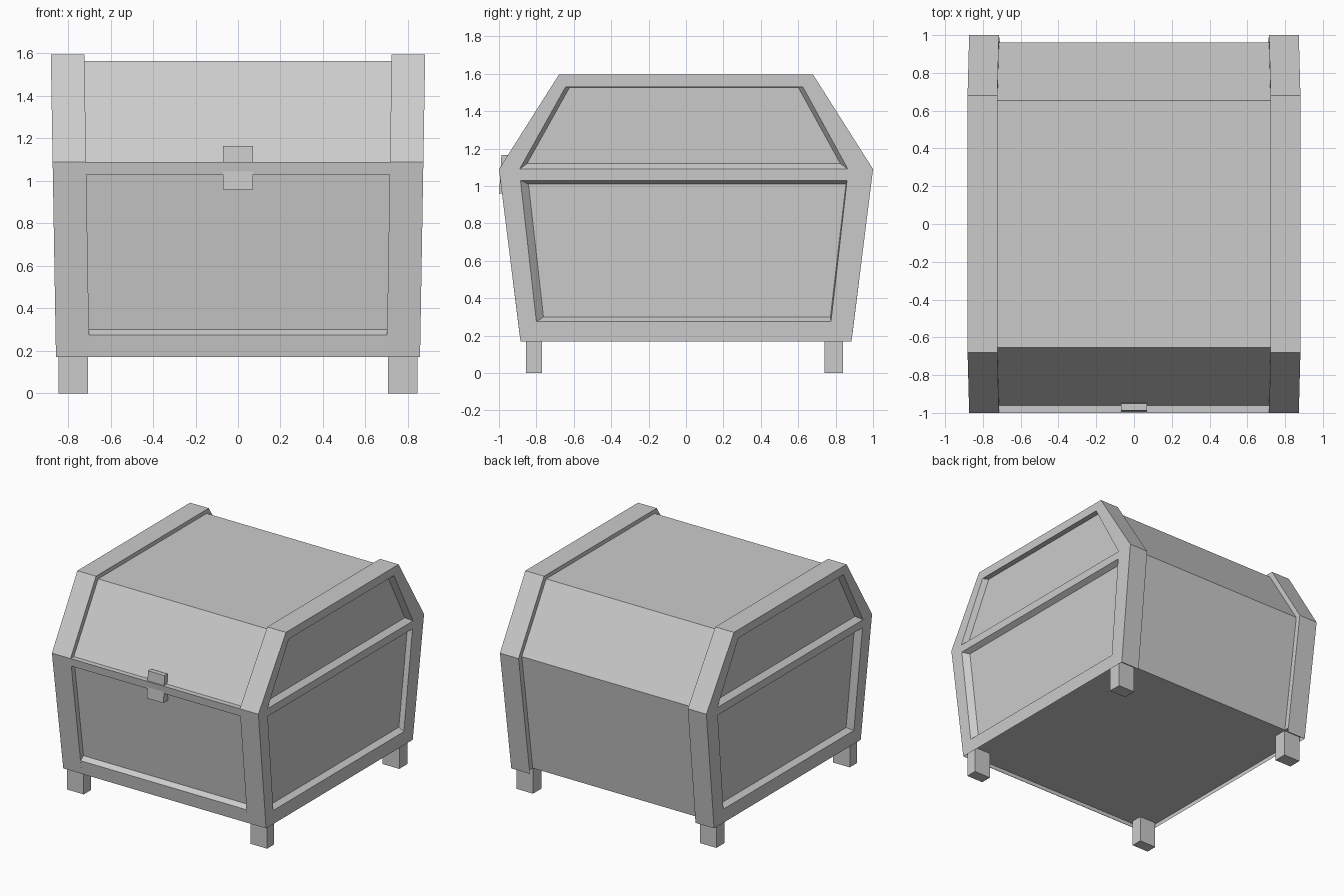
import bpy, bmesh
from mathutils import Vector

cube = bpy.data.objects.get("Cube")
if cube:
    bpy.data.objects.remove(cube, do_unlink=True)

mat = bpy.data.materials.new("light_grey")
mat.use_nodes = True
GREY = (0.6, 0.6, 0.6, 1)
mat.diffuse_color = GREY
mat.node_tree.nodes["Principled BSDF"].inputs["Base Color"].default_value = GREY

BELT, FOOT, TOP, FLOOR = 1.09, 0.17, 1.595, 0.2
LOWER = [(-0.885, FOOT), (-1, BELT), (1, BELT), (0.885, FOOT)]
LID = [(-1, BELT), (-0.68, TOP), (0.68, TOP), (1, BELT)]


def finish(name, bm, fix_normals=True):
    if fix_normals:
        bmesh.ops.recalc_face_normals(bm, faces=bm.faces)
    mesh = bpy.data.meshes.new(name)
    bm.to_mesh(mesh)
    bm.free()
    mesh.materials.append(mat)
    obj = bpy.data.objects.new(name, mesh)
    bpy.context.collection.objects.link(obj)
    return obj


def prism(name, profile, x0, x1):
    """Extrude a (y, z) profile along x."""
    bm = bmesh.new()
    face = bm.faces.new([bm.verts.new((x0, y, z)) for y, z in profile])
    ext = bmesh.ops.extrude_face_region(bm, geom=[face])
    verts = [v for v in ext["geom"] if isinstance(v, bmesh.types.BMVert)]
    bmesh.ops.translate(bm, verts=verts, vec=(x1 - x0, 0, 0))
    return finish(name, bm)


def box(name, x, y, z):
    return prism(name, [(y[0], z[0]), (y[1], z[0]), (y[1], z[1]), (y[0], z[1])], *x)


def outer_x(z):
    return 0.857 + 0.017 * (z - FOOT)


def inner_x(z):
    return 0.70 + 0.0165 * (z - FOOT)


def side_frame(name, s):
    """Side frame with two recessed panels and an edge band."""
    bm = bmesh.new()

    def add(points):
        a, b, c = (Vector(p) for p in points[:3])
        d = Vector(points[3])
        if ((c - a).cross(d - b)).length < 1e-6:
            return
        verts = [bm.verts.new((s * x, y, z)) for x, y, z in points]
        bm.faces.new(verts if s > 0 else verts[::-1])

    def place(loop, depth=0.0):
        return [(outer_x(z) - depth, y, z) for y, z in loop]

    lower_hole = [(-0.80, 0.275), (-0.885, 1.03), (0.861, 1.03), (0.775, 0.275)]
    lower_panel = [(-0.762, 0.30), (-0.842, 1.01), (0.855, 1.01), (0.772, 0.30)]
    lid_hole = [(-0.89, BELT), (-0.644, 1.53), (0.625, 1.53), (0.866, BELT)]
    lid_panel = [(-0.85, 1.12), (-0.622, 1.528), (0.60, 1.528), (0.825, 1.12)]
    for rim, hole, panel in ((LOWER, lower_hole, lower_panel), (LID, lid_hole, lid_panel)):
        loops = [place(rim), place(hole), place(panel, 0.04)]
        for a, b in zip(loops, loops[1:]):
            for i in range(4):
                j = (i + 1) % 4
                add([a[j], a[i], b[i], b[j]])
        add(loops[-1][::-1])

    # edge band around the silhouette, open underneath
    path = LOWER[:2] + LID[1:3] + LOWER[2:]
    for (y0, z0), (y1, z1) in zip(path, path[1:]):
        add([(outer_x(z0), y0, z0), (outer_x(z1), y1, z1),
             (inner_x(z1), y1, z1), (inner_x(z0), y0, z0)])
    # inward face of the band
    inward = [(-0.889, FLOOR)] + path[1:-1] + [(0.889, FLOOR)]
    add([(inner_x(z), y, z) for y, z in inward])
    bmesh.ops.remove_doubles(bm, verts=bm.verts, dist=1e-5)
    return finish(name, bm, False)


# chest body and lid between the side frames
prism("body_panels", [(-0.85, FLOOR), (-0.96, BELT), (0.96, BELT), (0.85, FLOOR)], -0.78, 0.78)
prism("lid_panels", [(-0.96, BELT), (-0.655, 1.565), (0.655, 1.565), (0.96, BELT)], -0.78, 0.78)

# front rails
prism("front_top_rail", [(-1, BELT), (-0.94, BELT), (-0.94, 1.03), (-0.9925, 1.03)], -0.72, 0.72)
prism("front_bottom_rail", [(-0.885, FOOT), (-0.898, 0.275), (-0.862, 0.30), (-0.85, FLOOR),
                            (-0.882, FLOOR), (-0.882, FOOT)], -0.71, 0.71)

# latch, leaning slightly back
prism("latch", [(-0.999, 0.96), (-0.987, 1.165), (-0.95, 1.165), (-0.945, 0.96)], -0.07, 0.07)

# frames, floor strips and legs on both sides
for side, s in (("left", 1), ("right", -1)):
    side_frame(side + "_frame", s)
    box(side + "_floor_strip", (s * 0.70, s * 0.856), (-0.884, 0.884), (FLOOR, FLOOR + 0.01))
    for end, y in (("front", (-0.855, -0.77)), ("back", (0.74, 0.84))):
        box(f"{end}_{side}_leg", (s * 0.705, s * 0.845), y, (0, FLOOR + 0.005))
